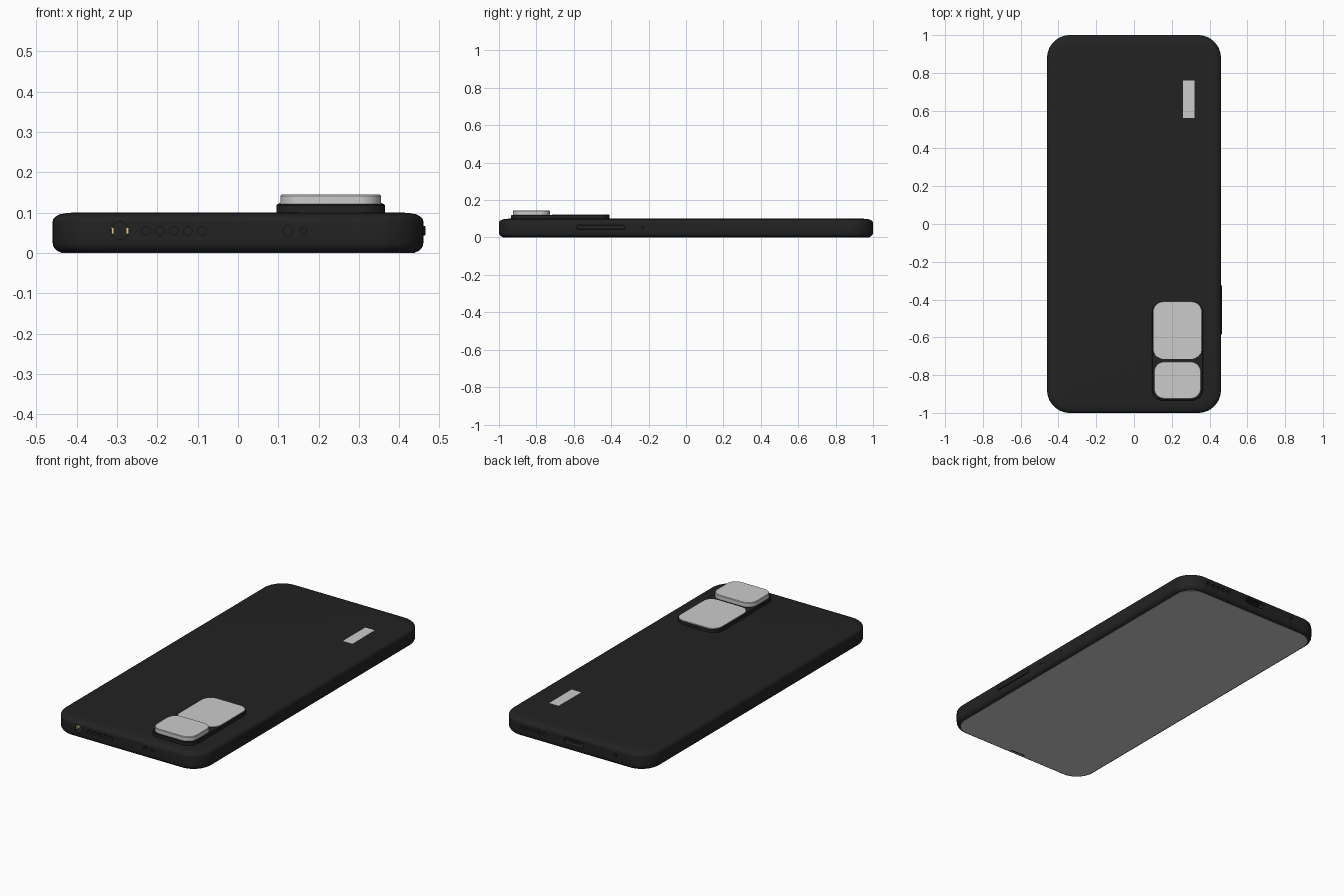
import bpy, bmesh
from math import sin, cos, pi
from mathutils import Matrix, Vector

if "Cube" in bpy.data.objects:
    bpy.data.objects.remove(bpy.data.objects["Cube"])


def material(name, rgb):
    m = bpy.data.materials.new(name)
    m.diffuse_color = (*rgb, 1)
    m.use_nodes = True
    m.node_tree.nodes["Principled BSDF"].inputs["Base Color"].default_value = m.diffuse_color
    return m


BLACK = material("black_shell", (0.016, 0.016, 0.016))
GOLD = material("gold_contact", (0.75, 0.58, 0.3))


def outline(w, h, r, seg):
    """Points of a rounded rectangle centred on the origin."""
    pts = []
    for k, (sx, sy) in enumerate([(1, 1), (-1, 1), (-1, -1), (1, -1)]):
        for i in range(seg + 1):
            a = (k + i / seg) * pi / 2
            pts.append((sx * (w / 2 - r) + r * cos(a), sy * (h / 2 - r) + r * sin(a)))
    return pts


def add_slab(bm, w, h, r, profile, matrix, seg):
    """Stack rounded rectangles; profile is a list of (inset, height)."""
    rings = []
    for inset, z in profile:
        pts = outline(w - 2 * inset, h - 2 * inset, max(r - inset, 0.0005), seg)
        rings.append([bm.verts.new(matrix @ Vector((x, y, z))) for x, y in pts])
    n = len(rings[0])
    for a, b in zip(rings, rings[1:]):
        for i in range(n):
            j = (i + 1) % n
            bm.faces.new((a[i], a[j], b[j], b[i]))
    bm.faces.new(rings[0][::-1])
    bm.faces.new(rings[-1])


def make(name, slabs, mat=None, seg=8):
    bm = bmesh.new()
    for w, h, r, profile, matrix in slabs:
        add_slab(bm, w, h, r, profile, matrix, seg)
    bmesh.ops.recalc_face_normals(bm, faces=bm.faces)
    me = bpy.data.meshes.new(name)
    bm.to_mesh(me)
    bm.free()
    ob = bpy.data.objects.new(name, me)
    bpy.context.collection.objects.link(ob)
    if mat:
        me.materials.append(mat)
    return ob


def smooth(ob):
    bpy.ops.object.select_all(action='DESELECT')
    ob.select_set(True)
    bpy.context.view_layer.objects.active = ob
    bpy.ops.object.shade_smooth_by_angle(angle=0.6)


def at(x, y, z=0):
    return Matrix.Translation((x, y, z))


# Local +z points out of the named side; local y stays world z
FACING = {
    'front': Matrix.Rotation(pi / 2, 4, 'X'),
    'back': Matrix.Rotation(pi, 4, 'Z') @ Matrix.Rotation(pi / 2, 4, 'X'),
    'right': Matrix.Rotation(pi / 2, 4, 'Z') @ Matrix.Rotation(pi / 2, 4, 'X'),
}


def on_side(side, u, z=0.055):
    pos = {'front': (u, -1, z), 'back': (u, 1, z), 'right': (0.46, u, z)}[side]
    return at(*pos) @ FACING[side]


def hole(side, u, w, h, depth, z=0.055):
    return (w, h, min(w, h) / 2 * 0.999, [(0, -depth), (0, 0.02)], on_side(side, u, z))


# Phone shell with softly rounded rim
shell = make("shell", [(0.92, 2.0, 0.12, [
    (0.022, 0.001), (0.012, 0.005), (0.005, 0.011), (0.001, 0.019), (0, 0.027),
    (0, 0.078), (0.002, 0.085), (0.008, 0.091), (0.018, 0.096), (0.034, 0.099),
    (0.06, 0.101)], at(0, 0))], BLACK, 14)

# Openings: headphone jack, speaker holes, microphones, charging port, tray pin
holes = [hole('front', -0.293, 0.044, 0.044, 0.08),
         hole('front', 0.124, 0.024, 0.024, 0.02),
         hole('front', 0.163, 0.015, 0.015, 0.02),
         hole('back', 0, 0.12, 0.036, 0.08),
         hole('back', -0.26, 0.016, 0.016, 0.02),
         hole('right', -0.23, 0.01, 0.01, 0.02)]
for i in range(5):
    holes.append(hole('front', -0.228 + i * 0.0345, 0.021, 0.021, 0.03))
    holes.append(hole('back', 0.18 + i * 0.0345, 0.021, 0.021, 0.03))
cutter = make("opening_cutter", holes, BLACK)
cutter.hide_render = True
mod = shell.modifiers.new("openings", 'BOOLEAN')
mod.object = cutter
mod.solver = 'EXACT'
bpy.context.view_layer.objects.active = shell
bpy.ops.object.modifier_apply(modifier=mod.name)
bpy.data.objects.remove(cutter)
smooth(shell)

# Jack contacts and charging tongue
make("jack_contacts", [(0.006, 0.016, 0.001, [(0, -0.05), (0, -0.008)],
     on_side('front', -0.293 + s * 0.018)) for s in (-1, 1)], GOLD, 2)
make("charging_tongue", [(0.08, 0.01, 0.002, [(0, -0.08), (0, -0.012)],
     on_side('back', 0))], BLACK, 2)

# Screen glass on the underside, with earpiece slit
make("screen", [(0.88, 1.96, 0.1, [(0.001, 0), (0, 0.003)], at(0, 0))], None, 14)
make("earpiece", [(0.10, 0.008, 0.0039, [(0, -0.0005), (0, 0.003)], at(0, -0.965))], BLACK)

# Side key and card tray
smooth(make("side_key", [(0.26, 0.024, 0.0119, [(0, -0.01), (0, 0.003), (0.002, 0.005)],
            on_side('right', -0.455))], BLACK))
make("card_tray", [(0.16, 0.026, 0.0129, [(0, -0.01), (0, 0.0006)],
     on_side('right', -0.135))], BLACK)

# Camera island with main plate and raised lens block
smooth(make("camera_base", [(0.27, 0.525, 0.06, [(0, 0.09), (0, 0.118), (0.003, 0.121)],
            at(0.23, -0.672))], BLACK))
smooth(make("camera_plate", [(0.258, 0.305, 0.055, [(0, 0.115), (0, 0.1225), (0.001, 0.1235)],
            at(0.23, -0.563))]))
smooth(make("lens_block", [(0.25, 0.198, 0.055, [(0, 0.115), (0, 0.142), (0.003, 0.145)],
            at(0.23, -0.827))]))

# Small plain badge plate
make("badge", [(0.06, 0.2, 0.001, [(0, 0.098), (0, 0.1018)], at(0.29, 0.66))], None, 1)
